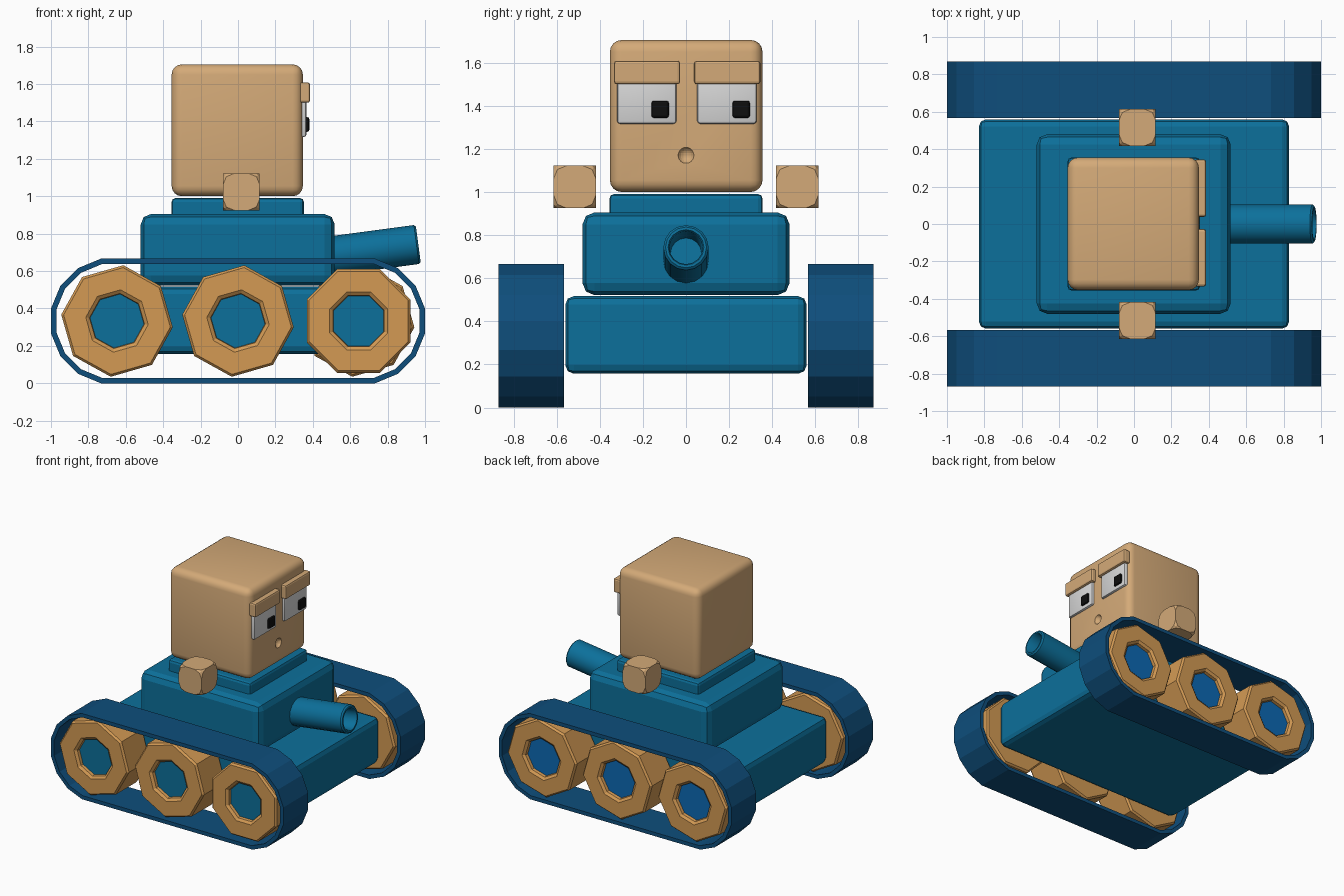
import bpy, bmesh, math
from mathutils import Vector

if "Cube" in bpy.data.objects:
    bpy.data.objects.remove(bpy.data.objects["Cube"])


def material(name, r, g, b):
    lin = [(c / 255 / 12.92) if c < 11 else ((c / 255 + 0.055) / 1.055) ** 2.4 for c in (r, g, b)]
    m = bpy.data.materials.new(name)
    m.diffuse_color = (*lin, 1)
    m.use_nodes = True
    m.node_tree.nodes["Principled BSDF"].inputs["Base Color"].default_value = m.diffuse_color
    return m


TEAL = material("teal", 12, 112, 155)
NAVY = material("navy", 14, 78, 124)
TAN = material("tan", 212, 170, 120)
ORANGE = material("orange_wood", 211, 154, 84)
BLUE = material("hub_blue", 12, 105, 180)
WHITE = material("eye_white", 218, 218, 218)
BLACK = material("black", 14, 14, 14)


def finish(name, bm, mats, smooth=None):
    bmesh.ops.recalc_face_normals(bm, faces=bm.faces[:])
    me = bpy.data.meshes.new(name)
    bm.to_mesh(me)
    bm.free()
    for m in mats:
        me.materials.append(m)
    ob = bpy.data.objects.new(name, me)
    bpy.context.collection.objects.link(ob)
    if smooth:
        bpy.ops.object.select_all(action='DESELECT')
        ob.select_set(True)
        bpy.context.view_layer.objects.active = ob
        bpy.ops.object.shade_smooth_by_angle(angle=math.radians(smooth))
    return ob


def box(name, x, y, z, mat, bevel=0.0, seg=2, affect='EDGES', smooth=None):
    """Box from (min, max) ranges with bevelled edges or corners."""
    bm = bmesh.new()
    bmesh.ops.create_cube(bm, size=1)
    for v in bm.verts:
        v.co = [(r[0] + r[1]) / 2 + c * (r[1] - r[0]) for c, r in zip(v.co, (x, y, z))]
    if bevel:
        geom = bm.edges[:] if affect == 'EDGES' else bm.verts[:]
        bmesh.ops.bevel(bm, geom=geom, offset=bevel, segments=seg, profile=0.5, affect=affect)
    return finish(name, bm, [mat], smooth)


def lathe(name, profile, n, phase, origin, u, v, w, mats, hub_face=None, smooth=None):
    """Spin (radius, distance along w) points around w with n sides."""
    bm = bmesh.new()
    o, u, v, w = map(Vector, (origin, u, v, w))
    rings = []
    for r, d in profile:
        if r == 0:
            rings.append([bm.verts.new(o + w * d)] * n)
        else:
            angs = [phase + math.tau * i / n for i in range(n)]
            rings.append([bm.verts.new(o + w * d + u * r * math.cos(a) + v * r * math.sin(a)) for a in angs])
    for k in range(len(rings) - 1):
        a, b = rings[k], rings[k + 1]
        for i in range(n):
            j = (i + 1) % n
            f = bm.faces.new(list(dict.fromkeys((a[i], a[j], b[j], b[i]))))
            if k == hub_face:
                f.material_index = 1
    return finish(name, bm, mats, smooth)


# Hull, turret and collar
box("hull", (-0.83, 0.83), (-0.56, 0.56), (0.157, 0.517), TEAL, 0.04)
box("turret", (-0.52, 0.517), (-0.48, 0.48), (0.522, 0.905), TEAL, 0.055)
box("collar", (-0.355, 0.352), (-0.355, 0.355), (0.88, 0.99), TEAL, 0.02)

# Head with a dimpled mouth
head = box("head", (-0.355, 0.347), (-0.353, 0.355), (1.0, 1.705), TAN, 0.055, 4, smooth=35)
bm = bmesh.new()
bmesh.ops.create_uvsphere(bm, u_segments=20, v_segments=12, radius=0.04)
bmesh.ops.translate(bm, verts=bm.verts[:], vec=(0.362, 0, 1.17))
cutter = finish("mouth_cutter", bm, [TAN])
cutter.hide_render = True
mod = head.modifiers.new("mouth", 'BOOLEAN')
mod.operation, mod.solver, mod.object = 'DIFFERENCE', 'EXACT', cutter
bpy.context.view_layer.objects.active = head
bpy.ops.object.modifier_apply(modifier="mouth")
bpy.data.objects.remove(cutter)

# Eyes, pupils and brows
for side, y0, py in (("left", -0.32, -0.16), ("right", 0.052, 0.216)):
    box(side + "_eye", (0.32, 0.366), (y0, y0 + 0.276), (1.316, 1.59), WHITE, 0.014, 2, smooth=35)
    box(side + "_pupil", (0.35, 0.381), (py, py + 0.08), (1.344, 1.423), BLACK, 0.01, 2)
    box(side + "_brow", (0.325, 0.385), (y0 - 0.014, y0 + 0.293), (1.5, 1.608), TAN, 0.012, 2)

# Gun barrel, tilted upward, with a bored muzzle
t = math.radians(7.6)
axis = Vector((math.cos(t), 0, math.sin(t)))
lathe("barrel", [(0, 0), (0.105, 0), (0.105, 0.54), (0.095, 0.55), (0.083, 0.55),
                 (0.077, 0.54), (0.072, 0.34), (0, 0.34)], 16, 0,
      Vector((0.964, 0, 0.743)) - axis * 0.55, (0, 1, 0), (-math.sin(t), 0, math.cos(t)), axis,
      [TEAL], smooth=30)

# Hands, wheels and tracks on both sides
WHEEL = [(0, 0.815), (0.145, 0.815), (0.148, 0.838), (0.168, 0.852), (0.287, 0.852),
         (0.3, 0.838), (0.3, 0.588), (0.287, 0.574), (0, 0.574)]
for side, s in (("front", -1), ("back", 1)):
    box(side + "_hand", (-0.08, 0.116), sorted((s * 0.418, s * 0.614)), (0.925, 1.122), TAN,
        0.06, 2, 'VERTICES')

    for i, cx in enumerate((-0.647, 0.0, 0.645)):
        phase = 22.5 if (i == 2 and s < 0) else 38.5
        lathe(f"{side}_wheel_{i + 1}", WHEEL, 8, math.radians(phase), (cx, 0, 0.333),
              (1, 0, 0), (0, 0, 1), (0, s, 0), [ORANGE, TEAL if s < 0 else BLUE], hub_face=0)

    # Track: stadium loop with sixteen-sided ends
    bm = bmesh.new()
    rows = []
    for rad in (0.333, 0.304):
        R = rad / math.cos(math.pi / 16)
        for y in (s * 0.567, s * 0.87):
            row = []
            for end, start in ((1, -101.25), (-1, 78.75)):
                for k in range(10):
                    a = math.radians(start + 22.5 * k)
                    # skip the doubled-back vertices on the straights
                    if end * math.cos(a) > 0:
                        row.append(bm.verts.new((end * 0.667 + R * math.cos(a), y, 0.333 + R * math.sin(a))))
            rows.append(row)
    n = len(rows[0])
    for a, b in ((0, 1), (1, 3), (3, 2), (2, 0)):
        for i in range(n):
            j = (i + 1) % n
            bm.faces.new((rows[a][i], rows[a][j], rows[b][j], rows[b][i]))
    finish(side + "_track", bm, [NAVY])
